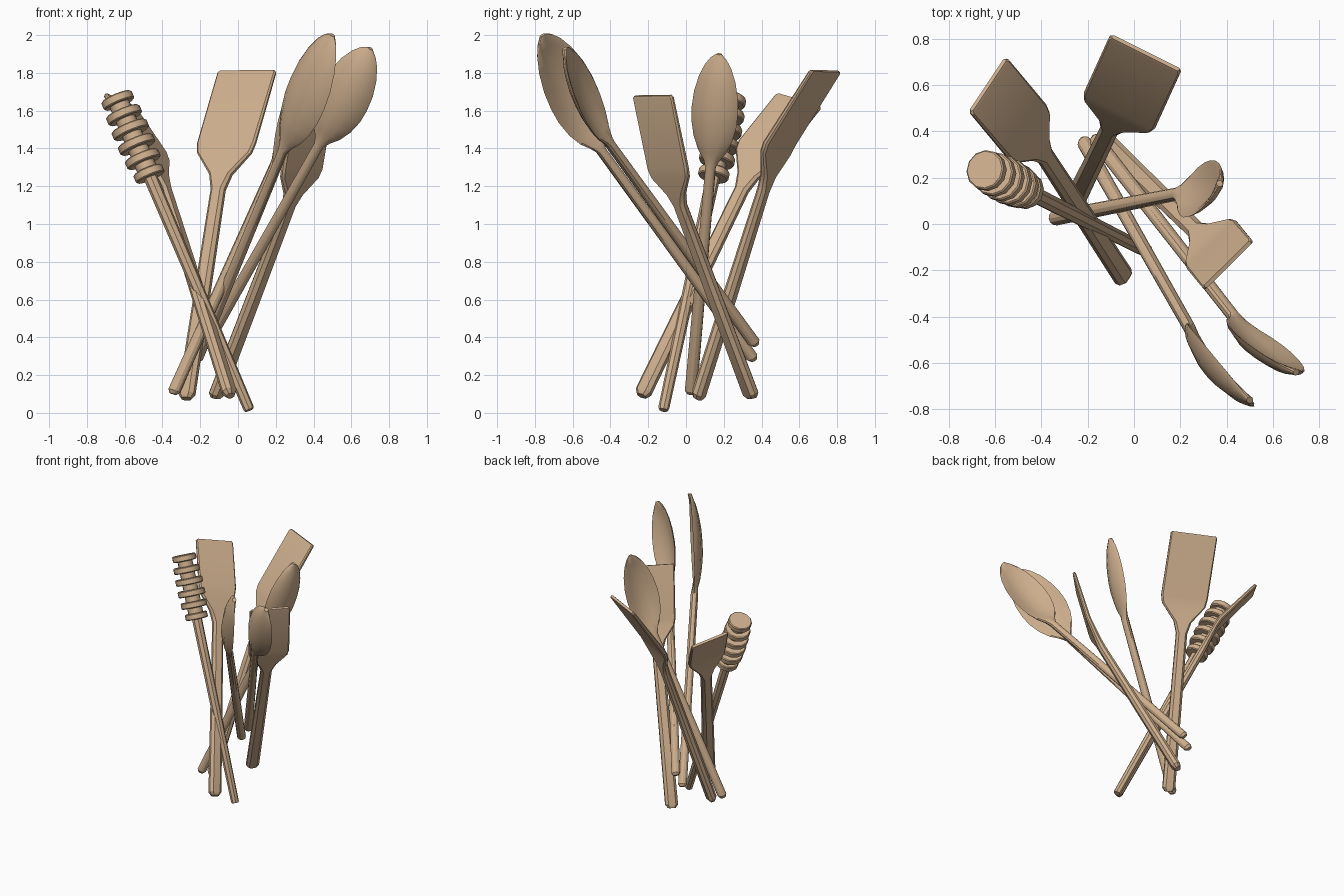
import bpy, bmesh, math
from mathutils import Vector

cube = bpy.data.objects.get("Cube")
if cube:
    bpy.data.objects.remove(cube, do_unlink=True)

wood = bpy.data.materials.new("warm_wood")
wood.use_nodes = True
COLOR = (0.62, 0.43, 0.27, 1)
wood.diffuse_color = COLOR
bsdf = next(n for n in wood.node_tree.nodes if n.type == 'BSDF_PRINCIPLED')
bsdf.inputs["Base Color"].default_value = COLOR


def loft(name, stations, wide, normal, angle=28):
    """Skin rings of 2D points, each placed at its own centre."""
    bm = bmesh.new()
    rings = [[bm.verts.new(c + wide * x + normal * y) for x, y in ring]
             for c, ring in stations]
    for a, b in zip(rings, rings[1:]):
        for i in range(len(a)):
            j = (i + 1) % len(a)
            bm.faces.new((a[i], a[j], b[j], b[i]))
    bm.faces.new(rings[0])
    bm.faces.new(rings[-1])
    bmesh.ops.recalc_face_normals(bm, faces=bm.faces)
    mesh = bpy.data.meshes.new(name)
    bm.to_mesh(mesh)
    bm.free()
    obj = bpy.data.objects.new(name, mesh)
    bpy.context.collection.objects.link(obj)
    mesh.materials.append(wood)
    bpy.ops.object.select_all(action='DESELECT')
    obj.select_set(True)
    bpy.context.view_layer.objects.active = obj
    bpy.ops.object.shade_smooth_by_angle(angle=math.radians(angle))


def oval(w, t, dip=0, n=12):
    """Oval section; dip bends it into a hollow bowl section."""
    angles = [math.tau * i / n for i in range(n)]
    return [(w * math.cos(a), t * math.sin(a) - dip * math.sin(a) ** 2) for a in angles]


def slab(w, t):
    """Rectangular section with chamfered corners."""
    c = t * 0.6
    quarter = [(w, t - c), (w - c, t)]
    half = quarter + [(-x, y) for x, y in reversed(quarter)]
    return half + [(-x, -y) for x, y in half]


def frame(axis, wide):
    axis = axis.normalized()
    wide = (wide - axis * wide.dot(axis)).normalized()
    return wide, axis.cross(wide).normalized()


def spatula(name, end, neck, shoulder, tip, wide, blade):
    end, neck, shoulder, tip = map(Vector, (end, neck, shoulder, tip))
    wide, normal = frame(tip - neck, Vector(wide))
    handle, head = (neck - end).normalized(), (tip - shoulder).normalized()
    stations = [
        (end, slab(0.028, 0.02)),
        (end + handle * 0.025, slab(0.046, 0.032)),
        (neck.lerp(end, 0.5), slab(0.043, 0.032)),
        (neck, slab(0.04, 0.027)),
        (neck.lerp(shoulder, 0.35), slab(0.065, 0.023)),
        (neck.lerp(shoulder, 0.85), slab(blade * 0.93, 0.018)),
        (shoulder + head * 0.02, slab(blade, 0.017)),
        (tip - head * 0.012, slab(blade, 0.012)),
        (tip, slab(blade - 0.01, 0.009)),
    ]
    loft(name, stations, wide, normal)


def spoon(name, end, neck, tip, hollow_side, bowl, radius):
    end, neck, tip = map(Vector, (end, neck, tip))
    axis = (tip - neck).normalized()
    side = Vector(hollow_side)
    normal = (side - axis * side.dot(axis)).normalized()
    wide = axis.cross(normal).normalized()
    handle = (neck - end).normalized()
    stations = [
        (end, oval(radius * 0.6, radius * 0.6)),
        (end + handle * 0.02, oval(radius, radius)),
        (neck, oval(radius * 0.85, radius * 0.85)),
    ]
    # Bowl outline: position along the bowl and share of its half width
    outline = [(0.06, 0.33), (0.14, 0.6), (0.25, 0.83), (0.38, 0.97), (0.5, 1), (0.64, 0.95),
               (0.78, 0.79), (0.89, 0.57), (0.96, 0.34), (1, 0.1)]
    for t, share in outline:
        thick = 0.015 + 0.01 * max(0, 1 - t * 5)
        dip = bowl * 0.5 * max(0, share - 0.25)
        stations.append((neck.lerp(tip, t), oval(bowl * share, thick, dip)))
    loft(name, stations, wide, normal)


# Three spatulas
spatula("large_spatula", (-0.275, 0.06, 0.075), (-0.105, 0.41, 1.18),
        (-0.065, 0.485, 1.41), (0.05, 0.738, 1.81), (0.305, -0.155, 0), 0.172)
spatula("left_spatula", (-0.04, -0.235, 0.09), (-0.385, 0.295, 1.18),
        (-0.455, 0.39, 1.39), (-0.63, 0.6, 1.655), (0.17, 0.22, -0.095), 0.147)
spatula("right_spatula", (-0.12, 0.35, 0.08), (0.27, -0.03, 1.1),
        (0.335, -0.09, 1.275), (0.405, -0.175, 1.68), (0.21, 0.21, 0), 0.148)

# Three spoons
spoon("large_spoon", (-0.22, 0.36, 0.28), (0.24, -0.45, 1.39),
      (0.5, -0.76, 2.0), (0.78, 0.62, 0), 0.165, 0.032)
spoon("medium_spoon", (-0.17, 0.37, 0.36), (0.43, -0.4, 1.42),
      (0.7, -0.64, 1.93), (0.35, 0.75, 0.17), 0.145, 0.032)
spoon("small_spoon", (-0.345, 0.025, 0.1), (0.19, 0.13, 1.3),
      (0.37, 0.175, 1.9), (-0.158, 0.069, 0.042), 0.133, 0.033)

# Honey dipper: round handle and six grooved discs
base, top = Vector((0.06, -0.12, 0.015)), Vector((-0.645, 0.235, 1.675))
axis = (top - base).normalized()
wide, normal = frame(axis, Vector((1, 0, 0)))
length = (top - base).length
loft("dipper_handle", [(base, oval(0.024, 0.024, n=8)),
                       (base + axis * 0.012, oval(0.029, 0.029, n=8)),
                       (top - axis * 0.44, oval(0.037, 0.037, n=8))], wide, normal)
head = []
pitch, disc = 0.086, 0.046
for i, r in enumerate((0.082, 0.095, 0.1, 0.1, 0.096, 0.087)):
    low = length - 0.476 + i * pitch
    rim = [(low, 0.055), (low, r - 0.006), (low + 0.006, r),
           (low + disc - 0.006, r), (low + disc, r - 0.006)]
    if i < 5:
        rim.append((low + disc, 0.055))
    head += [(base + axis * d, oval(q, q, n=12)) for d, q in rim]
loft("dipper_head", head, wide, normal, 35)
